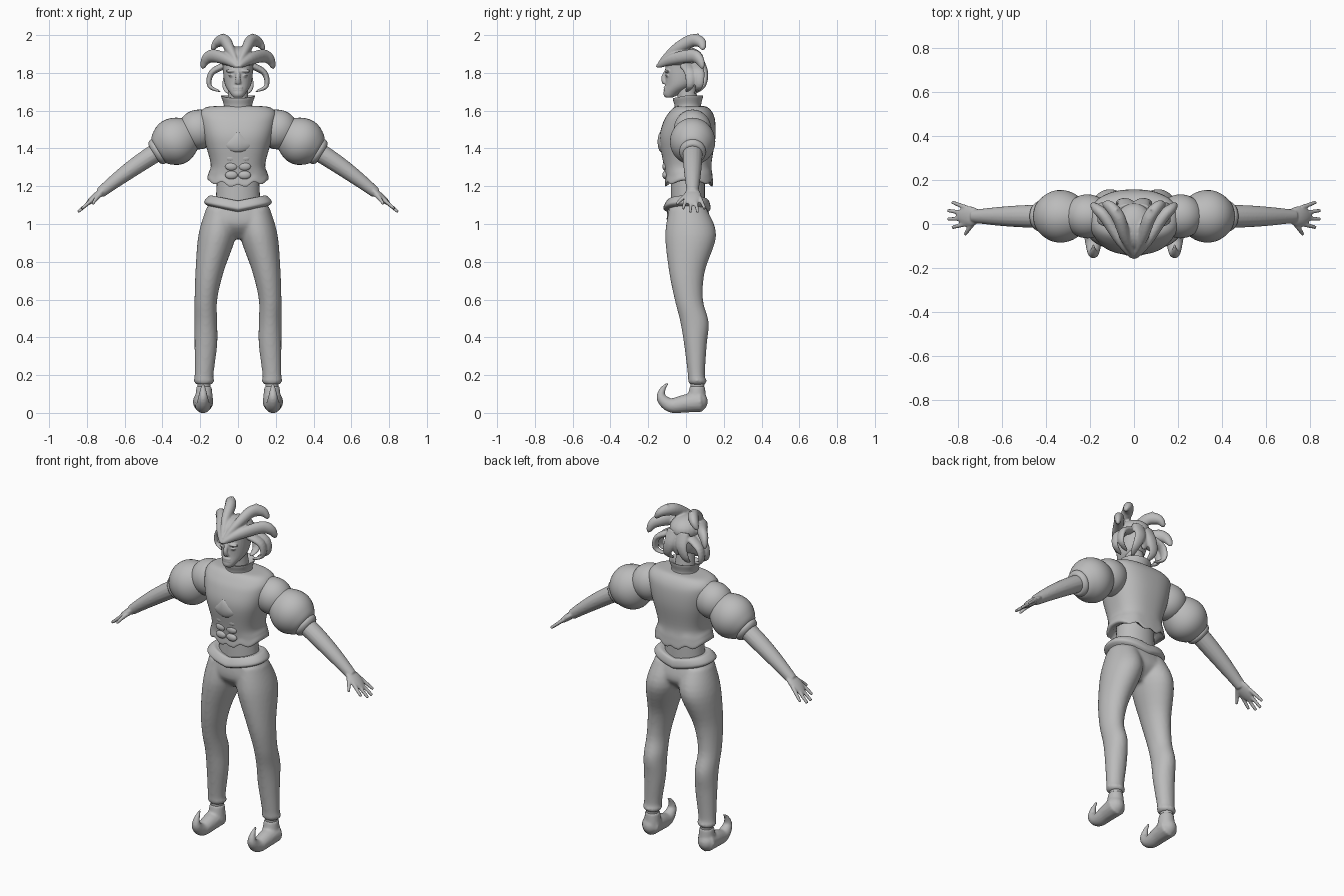
import bpy, bmesh, math
from mathutils import Matrix, Vector

if "Cube" in bpy.data.objects:
    bpy.data.objects.remove(bpy.data.objects["Cube"])

grey = bpy.data.materials.new("plain grey")
grey.use_nodes = True
grey.diffuse_color = (.5, .5, .5, 1)
grey.node_tree.nodes["Principled BSDF"].inputs["Base Color"].default_value = grey.diffuse_color

SIDEWAYS, DEPTH, UP = Vector((1, 0, 0)), Vector((0, 1, 0)), Vector((0, 0, 1))


def spline(rows, steps=5):
    """Smooth curve through rows of numbers of any length."""
    curve, last = [], len(rows) - 1
    for index in range(last):
        near = [rows[min(max(index + offset, 0), last)] for offset in (-1, 0, 1, 2)]
        for step in range(steps):
            t = step / steps
            curve.append([b + t / 2 * (c - a + t * (2 * a - 5 * b + 4 * c - d + t * (3 * (b - c) + d - a)))
                          for a, b, c, d in zip(*near)])
    return curve + [list(rows[-1])]


def skin(bm, rings, hint, axis=None, sides=32, power=2, warp=None):
    """Join oval rings given as (x, y, z, radius along hint, other radius)."""
    centres = [Vector(ring[:3]) for ring in rings]
    loops = []
    for index, ring in enumerate(rings):
        along = axis or centres[min(index + 1, len(rings) - 1)] - centres[max(index - 1, 0)]
        along = along.normalized()
        across = (hint - along * hint.dot(along)).normalized()
        other = along.cross(across)
        loop = []
        for side in range(sides):
            angle = math.tau * side / sides
            c, s = [math.copysign(abs(value) ** (2 / power), value)
                    for value in (math.cos(angle), math.sin(angle))]
            point = centres[index] + across * c * ring[3] + other * s * ring[4]
            loop.append(bm.verts.new(warp(point) if warp else point))
        loops.append(loop)
    for lower, upper in zip(loops, loops[1:]):
        for side in range(sides):
            following = (side + 1) % sides
            bm.faces.new((lower[side], lower[following], upper[following], upper[side]))
    bm.faces.new(loops[0][::-1])
    bm.faces.new(loops[-1])


def ring(height, width, front, back, centre=0):
    return centre, (front + back) / 2, height, width, (back - front) / 2


def upright(bm, *rings, **options):
    skin(bm, spline(rings), SIDEWAYS, UP, **options)


def leaf(t):
    return math.sin(math.pi * t) ** .6


def horn(t):
    return math.sqrt(1 - t)


def sweep(bm, path, width, depth, hint, profile, sides=16):
    """Tube along a path, its size following a profile from start to end."""
    points = spline(path)
    rings = []
    for index, point in enumerate(points):
        size = max(profile(index / (len(points) - 1)), .03)
        rings.append((*point, width * size, depth * size))
    skin(bm, rings, hint, sides=sides)


def ball(bm, centre, size):
    bmesh.ops.create_uvsphere(bm, u_segments=24, v_segments=16, radius=1,
                              matrix=Matrix.LocRotScale(Vector(centre), None, Vector(size)))


def finish(bm, name, mirror=False, voxel=0, soften=3):
    bmesh.ops.recalc_face_normals(bm, faces=bm.faces)
    mesh = bpy.data.meshes.new(name)
    bm.to_mesh(mesh)
    bm.free()
    mesh.materials.append(grey)
    part = bpy.data.objects.new(name, mesh)
    bpy.context.collection.objects.link(part)
    if mirror:
        part.modifiers.new("mirror", "MIRROR").use_mirror_merge = False
    bpy.ops.object.select_all(action="DESELECT")
    part.select_set(True)
    bpy.context.view_layer.objects.active = part
    if voxel:
        blend = part.modifiers.new("blend", "REMESH")
        blend.mode, blend.voxel_size, blend.use_smooth_shade = "VOXEL", voxel, True
        part.modifiers.new("soften", "SMOOTH").iterations = soften
        bpy.ops.object.shade_smooth()
    else:
        bpy.ops.object.shade_smooth_by_angle(angle=math.radians(50))


# trousers: hips and legs blended together
bm = bmesh.new()
upright(bm, ring(height=1.12, width=.15, front=-.09, back=.1),
        ring(height=1, width=.18, front=-.1, back=.13),
        ring(height=.92, width=.06, front=-.03, back=.06), power=2.4)
upright(bm, ring(height=1.08, width=.08, front=-.09, back=.11, centre=.09),
        ring(height=.94, width=.1, front=-.11, back=.16, centre=.11),
        ring(height=.75, width=.075, front=-.09, back=.1, centre=.15),
        ring(height=.6, width=.06, front=-.06, back=.09, centre=.17),
        ring(height=.48, width=.06, front=-.03, back=.12, centre=.17),
        ring(height=.36, width=.06, front=-.01, back=.11, centre=.17),
        ring(height=.2, width=.05, front=.01, back=.1, centre=.18),
        ring(height=.17, width=.055, front=.01, back=.11, centre=.18),
        ring(height=.15, width=.04, front=.02, back=.1, centre=.18))
finish(bm, "trousers", mirror=True, voxel=.009, soften=6)

# shoes with curled toes
bm = bmesh.new()
toe_curl = [(.08, .06), (0, .05), (-.08, .04), (-.13, .08), (-.12, .13), (-.08, .17)]
sweep(bm, [(.185, y, z) for y, z in toe_curl], .055, .055, SIDEWAYS, lambda t: 1 - t ** 1.3)
ball(bm, centre=(.185, .06, .06), size=(.05, .055, .055))
upright(bm, ring(height=.05, width=.05, front=0, back=.11, centre=.18),
        ring(height=.14, width=.04, front=.02, back=.1, centre=.18))
finish(bm, "shoes", mirror=True, voxel=.007)
bm = bmesh.new()
ball(bm, centre=(.18, .06, .15), size=(.035, .037, .06))
finish(bm, "ankles", mirror=True)

# belly and rolled waistband dipping at the front
bm = bmesh.new()
upright(bm, ring(height=1.08, width=.12, front=-.08, back=.1),
        ring(height=1.26, width=.11, front=-.08, back=.1))
finish(bm, "belly")


def band_dip(point):
    return point + UP * (abs(point.x) / 5 - .03)


bm = bmesh.new()
upright(bm, ring(height=1.15, width=.12, front=-.08, back=.09),
        ring(height=1.15, width=.15, front=-.1, back=.12),
        ring(height=1.11, width=.18, front=-.12, back=.13),
        ring(height=1.09, width=.15, front=-.09, back=.11), power=2.3, sides=48, warp=band_dip)
finish(bm, "waistband")


# jacket with a flared, wavy hem
def hem(point):
    lowness = max(0, min(1, (1.32 - point.z) * 10))
    return point + UP * lowness * (abs(point.x) / 6 + math.cos(point.x * 75) / 100)


bm = bmesh.new()
upright(bm, ring(height=1.24, width=.11, front=-.07, back=.1),
        ring(height=1.2, width=.16, front=-.11, back=.14),
        ring(height=1.25, width=.155, front=-.11, back=.14),
        ring(height=1.32, width=.145, front=-.12, back=.135),
        ring(height=1.45, width=.18, front=-.14, back=.155),
        ring(height=1.54, width=.2, front=-.12, back=.155),
        ring(height=1.59, width=.2, front=-.09, back=.14),
        ring(height=1.62, width=.16, front=-.06, back=.11),
        ring(height=1.625, width=.06, front=-.03, back=.07), power=2.5, sides=56, warp=hem)
finish(bm, "jacket")


# raised chest badge, narrower at the top, and soft stomach muscles
def badge_shape(point):
    return point + SIDEWAYS * point.x * min(0, 1.42 - point.z) * 9 + DEPTH * abs(point.x) / 8


bm = bmesh.new()
ball(bm, centre=(0, -.13, 1.435), size=(.08, .02, .055))
for vert in bm.verts:
    vert.co = badge_shape(vert.co)
finish(bm, "chest_badge")
bm = bmesh.new()
for row in range(3):
    ball(bm, centre=(.035, -.11, 1.35 - row / 22), size=(.033, .015, .022))
finish(bm, "stomach_muscles", mirror=True)

# neck and standing collar with a notch at the front
bm = bmesh.new()
upright(bm, ring(height=1.58, width=.06, front=-.04, back=.07),
        ring(height=1.74, width=.05, front=-.05, back=.05))
finish(bm, "neck")
bm = bmesh.new()
upright(bm, ring(height=1.59, width=.09, front=-.08, back=.09),
        ring(height=1.63, width=.075, front=-.06, back=.08),
        ring(height=1.68, width=.09, front=-.07, back=.09),
        ring(height=1.66, width=.06, front=-.04, back=.06),
        warp=lambda point: point + UP * min(0, point.y) / 5)
finish(bm, "collar")


# sleeves along the drooping line of the arm
def arm_point(x):
    return x, .035, 1.585 - x * (1 + x) / 3


def arm_line(start, end):
    return [arm_point(start + (end - start) * step / 6) for step in range(7)]


def sleeve(name, start, end, opening, bulge):
    bm = bmesh.new()
    sweep(bm, arm_line(start, end), 1, 1.05, DEPTH,
          lambda t: opening + bulge * leaf(t ** 1.15), sides=32)
    finish(bm, name, mirror=True)


sleeve("shoulder_caps", start=.13, end=.28, opening=.06, bulge=.04)
sleeve("puff_sleeves", start=.225, end=.425, opening=.05, bulge=.07)
sleeve("cuffs", start=.4, end=.445, opening=.05, bulge=.02)

# forearms, palms, spread fingers and thumbs
bm = bmesh.new()
sweep(bm, arm_line(.4, .73), .053, .05, DEPTH, lambda t: 1 - .45 * t * t)
sweep(bm, arm_line(.69, .81), .046, .02, DEPTH, leaf)
for finger in range(4):
    spread = finger - 1.5
    root, tip = arm_point(.76), arm_point(.85 - spread ** 2 / 100)
    sweep(bm, [(root[0], .037 + spread / 42, root[2]), (tip[0], .042 + spread / 26, tip[2])],
          .012, .012, DEPTH, lambda t: 1 - t / 3, sides=12)
sweep(bm, [(.72, .02, 1.165), (.75, -.02, 1.135), (.77, -.05, 1.105)], .015, .014, UP, lambda t: 1 - t / 2)
finish(bm, "arms_and_hands", mirror=True, voxel=.0055, soften=2)

# head with nose, lips, brows and eyes
bm = bmesh.new()
upright(bm, ring(height=1.67, width=.025, front=-.11, back=-.07),
        ring(height=1.69, width=.04, front=-.12, back=-.03),
        ring(height=1.74, width=.07, front=-.11, back=.05),
        ring(height=1.82, width=.08, front=-.11, back=.08),
        ring(height=1.88, width=.08, front=-.09, back=.08),
        ring(height=1.92, width=.03, front=-.03, back=.04))
sweep(bm, [(0, -.1, 1.82), (0, -.12, 1.775), (0, -.11, 1.745)], .017, .015, SIDEWAYS, lambda t: .5 + t / 2)
for lip_height in (1.71, 1.722):
    ball(bm, centre=(0, -.11, lip_height), size=(.025, .009, .006))
ball(bm, centre=(.035, -.1, 1.81), size=(.032, .014, .009))
ball(bm, centre=(.035, -.1, 1.785), size=(.017, .009, .006))
finish(bm, "head", mirror=True, voxel=.0045, soften=2)

# hat: crown, brim horns drooping at the sides and tall horns above
bm = bmesh.new()
ball(bm, centre=(0, -.01, 1.87), size=(.09, .105, .07))
sweep(bm, [(0, -.16, 1.83), (.06, -.08, 1.87), (.13, .03, 1.89), (.17, .07, 1.87), (.19, .09, 1.82)],
      .035, .028, UP, leaf)
sweep(bm, [(0, -.15, 1.84), (.04, -.06, 1.92), (.07, .03, 1.97), (.11, .08, 1.96), (.14, .09, 1.92)],
      .03, .034, SIDEWAYS, leaf)
sweep(bm, [(.06, .02, 1.95), (.08, .07, 2.01)], .015, .025, SIDEWAYS, horn)
finish(bm, "horned_hat", mirror=True, voxel=.0055)

# swept hair curls at the sides and back
bm = bmesh.new()
for back in (0, .05):
    sweep(bm, [(.07, back, 1.84), (.14, back + .02, 1.8), (.15, back + .02, 1.73), (.09, back, 1.7)],
          .035, .02, DEPTH, horn)
sweep(bm, [(.03, .07, 1.87), (.04, .1, 1.8), (.06, .09, 1.73), (.05, .04, 1.69)], .042, .022, SIDEWAYS, horn)
sweep(bm, [(0, .06, 1.87), (0, .09, 1.8), (0, .08, 1.73)], .05, .02, SIDEWAYS, horn)
finish(bm, "hair_curls", mirror=True, voxel=.0055, soften=2)
